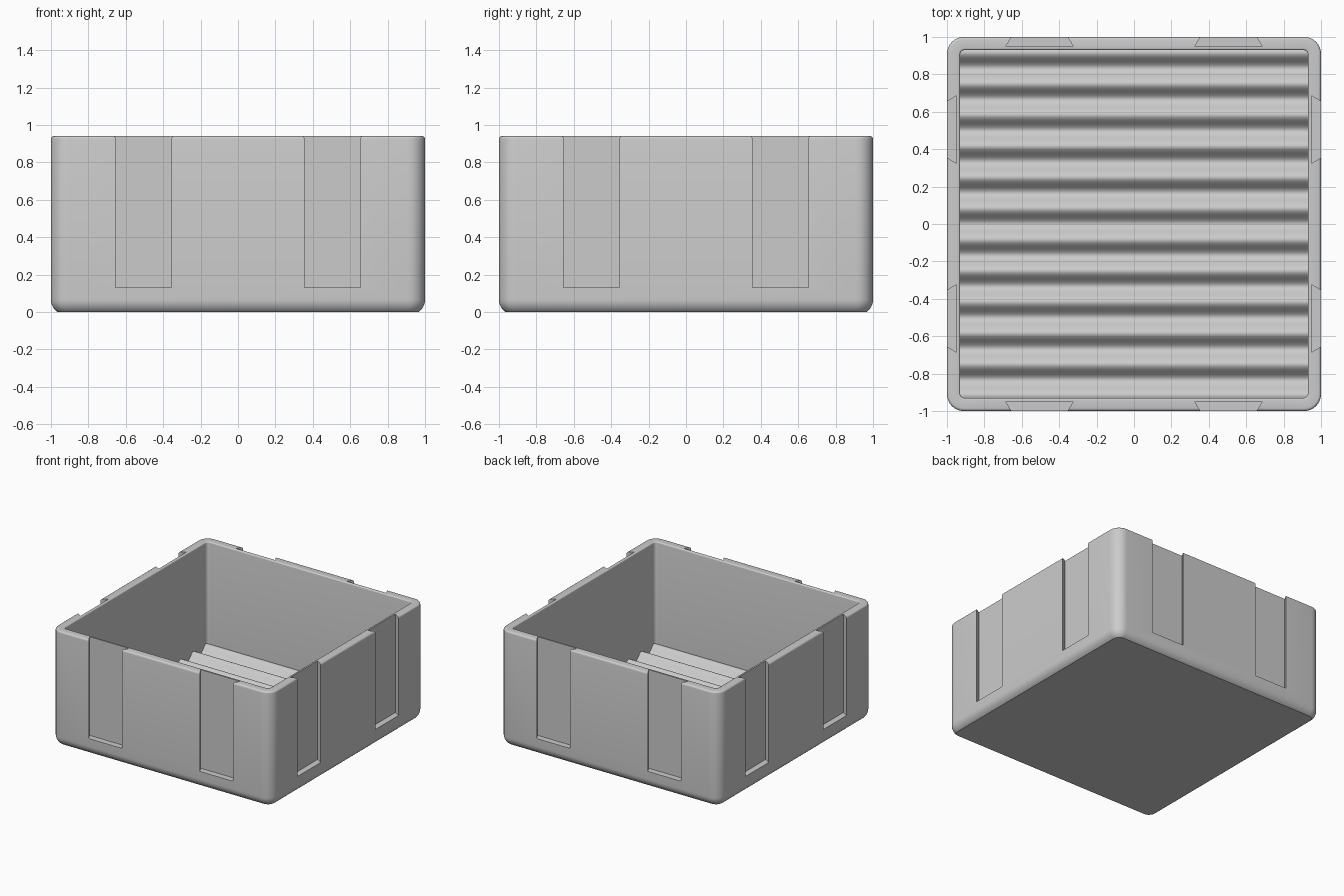
import bpy, bmesh, math

cube = bpy.data.objects.get("Cube")
if cube:
    bpy.data.objects.remove(cube, do_unlink=True)

HEIGHT, INNER, FLOOR = 0.94, 0.93, 0.03
RIM = 0.015

grey = bpy.data.materials.new("plain grey")
grey.use_nodes = True
color = (0.6, 0.6, 0.6, 1)
grey.diffuse_color = color
grey.node_tree.nodes["Principled BSDF"].inputs["Base Color"].default_value = color


def make_object(name, bm):
    bmesh.ops.recalc_face_normals(bm, faces=bm.faces)
    mesh = bpy.data.meshes.new(name)
    bm.to_mesh(mesh)
    bm.free()
    mesh.materials.append(grey)
    obj = bpy.data.objects.new(name, mesh)
    bpy.context.collection.objects.link(obj)
    return obj


def smooth(obj, angle):
    bpy.ops.object.select_all(action="DESELECT")
    obj.select_set(True)
    bpy.context.view_layer.objects.active = obj
    bpy.ops.object.shade_smooth_by_angle(angle=math.radians(angle))


def rounded_ring(bm, half, radius, z, steps=8):
    ring = []
    for corner in range(4):
        sx, sy = (1, -1, -1, 1)[corner], (1, 1, -1, -1)[corner]
        for i in range(steps + 1):
            a = (corner + i / steps) * math.pi / 2
            ring.append(bm.verts.new((sx * (half - radius) + radius * math.cos(a),
                                      sy * (half - radius) + radius * math.sin(a), z)))
    return ring


# Wall section: rounded foot, outer wall, softened rim, inner wall
foot, foot_sweep = 0.08, math.radians(56)
foot_z = foot * math.sin(foot_sweep)
section = []
for i in range(9):
    a = foot_sweep * (1 - i / 8)
    inset = foot * (1 - math.cos(a))
    section.append((1 - inset, 0.09 - inset, foot_z - foot * math.sin(a)))
for i in range(5):
    a = i / 4 * math.pi / 2
    inset = RIM * (1 - math.cos(a))
    section.append((1 - inset, 0.09 - inset, HEIGHT - RIM + RIM * math.sin(a)))
for i in range(5):
    a = i / 4 * math.pi / 2
    out = 0.01 * (1 - math.sin(a))
    section.append((INNER + out, 0.025 + out, HEIGHT - 0.01 + 0.01 * math.cos(a)))
section.append((INNER, 0.025, FLOOR))

bm = bmesh.new()
rings = [rounded_ring(bm, *s) for s in section]
for low, high in zip(rings, rings[1:]):
    for i in range(len(low)):
        j = (i + 1) % len(low)
        bm.faces.new((low[i], low[j], high[j], high[i]))
bm.faces.new(rings[0])
bm.faces.new(rings[-1])
box = make_object("open_box", bm)

# Dovetail slots, two on each side, open at the rim
bm = bmesh.new()
for side in range(4):
    turn = side * math.pi / 2
    c, s = math.cos(turn), math.sin(turn)
    for center in (-0.505, 0.505):
        outline = [(-0.18, -0.95), (0.18, -0.95), (0.138, -1.02), (-0.138, -1.02)]
        ends = [[bm.verts.new((c * (center + x) - s * y, s * (center + x) + c * y, z))
                 for x, y in outline] for z in (0.13, 1.1)]
        for end in ends:
            bm.faces.new(end)
        for i in range(4):
            j = (i + 1) % 4
            bm.faces.new((ends[0][i], ends[0][j], ends[1][j], ends[1][i]))
cutter = make_object("slot_cutter", bm)
cutter.hide_render = True
cut = box.modifiers.new("slots", "BOOLEAN")
cut.operation = "DIFFERENCE"
cut.solver = "EXACT"
cut.object = cutter
bpy.context.view_layer.objects.active = box
bpy.ops.object.modifier_apply(modifier=cut.name)
bpy.data.objects.remove(cutter, do_unlink=True)
smooth(box, 30)

# Wavy floor with twelve ridges running across the box
bm = bmesh.new()
count, span = 180, INNER + 0.005
edges = []
for i in range(count + 1):
    y = span * (2 * i / count - 1)
    z = 0.075 - 0.03 * math.cos(12 * math.pi * y)
    edges.append([bm.verts.new((x, y, z)) for x in (-span, span)])
for a, b in zip(edges, edges[1:]):
    bm.faces.new((a[0], a[1], b[1], b[0]))
waves = make_object("wavy_floor", bm)
smooth(waves, 40)
